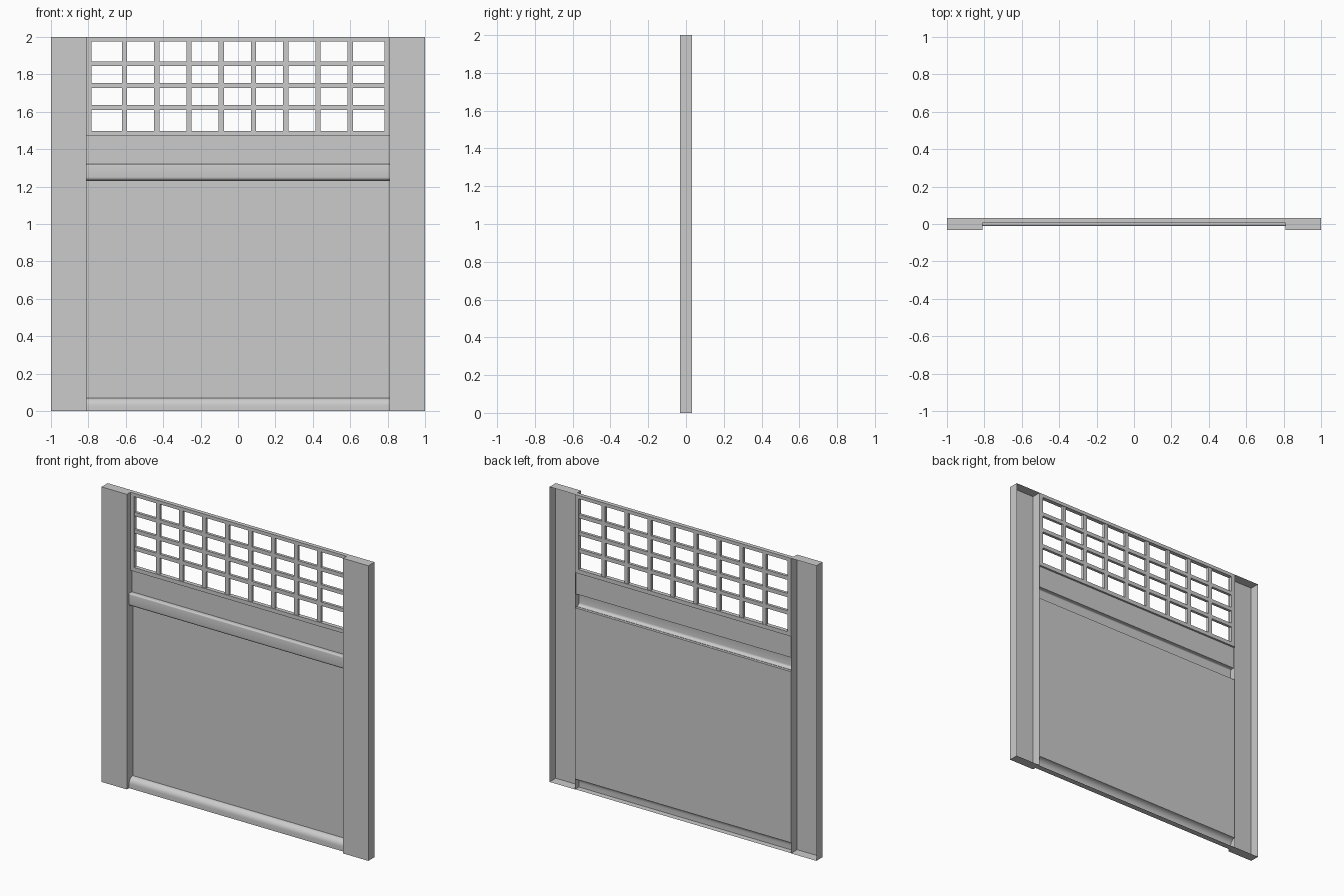
import bpy, bmesh, math

if "Cube" in bpy.data.objects:
    bpy.data.objects.remove(bpy.data.objects["Cube"])

IN, D = 0.81, 0.033   # half width of the infill, half depth of the posts


def make(name, bm):
    bm.normal_update()
    me = bpy.data.meshes.new(name)
    bm.to_mesh(me)
    bm.free()
    ob = bpy.data.objects.new(name, me)
    bpy.context.scene.collection.objects.link(ob)
    return ob


def plate(name, xs, zs, solid, y0, y1):
    """Flat pierced plate: grid cells kept where solid(i, j), then given depth."""
    bm = bmesh.new()
    v = [[bm.verts.new((x, y0, z)) for z in zs] for x in xs]
    for i in range(len(xs) - 1):
        for j in range(len(zs) - 1):
            if solid(i, j):
                bm.faces.new((v[i][j], v[i + 1][j], v[i + 1][j + 1], v[i][j + 1]))
    bmesh.ops.delete(bm, geom=[p for p in bm.verts if not p.link_faces], context='VERTS')
    ob = make(name, bm)
    m = ob.modifiers.new("depth", 'SOLIDIFY')
    m.thickness = y1 - y0
    m.offset = -1
    return ob


def sheet(name, profile):
    """Thin sheet: (y, z) profile swept across the infill width, bottom to top."""
    bm = bmesh.new()
    rows = [[bm.verts.new((x, y, z)) for x in (-IN, IN)] for y, z in profile]
    for a, b in zip(rows, rows[1:]):
        bm.faces.new((a[0], a[1], b[1], b[0])).smooth = True
    ob = make(name, bm)
    bpy.context.view_layer.objects.active = ob
    ob.select_set(True)
    bpy.ops.object.shade_smooth_by_angle(angle=math.radians(35))
    ob.select_set(False)
    return ob


def arc(cy, cz, ry, rz, a0, a1, n=6):
    return [(cy + ry * math.cos(math.radians(a0 + (a1 - a0) * k / n)),
             cz + rz * math.sin(math.radians(a0 + (a1 - a0) * k / n))) for k in range(n + 1)]


# side posts: hollow boxes open at the back
bm = bmesh.new()
bmesh.ops.create_cube(bm, size=1)
for p in bm.verts:
    p.co = (0.905 + p.co.x * 0.19, p.co.y * 2 * D, 1 + p.co.z * 2)
bm.normal_update()
bmesh.ops.delete(bm, geom=[f for f in bm.faces if f.normal.y > 0.5], context='FACES')
posts = make("side_posts", bm)
posts.modifiers.new("mirror", 'MIRROR')

# lower panel with rounded base moulding
sheet("base_moulding", [(0.03, 0), (-0.01, 0)] + arc(0.03, 0.03, 0.04, 0.04, 180, 90))
sheet("lower_panel", [(0.03, 0.07), (0.03, 1.23)])

# ledge moulding between panel and upper rail
sheet("ledge_moulding", [(0.03, 1.23), (0.012, 1.23)]
      + arc(0.012, 1.25, 0.022, 0.018, 270, 180)
      + arc(-0.002, 1.312, 0.008, 0.008, 180, 90, 4) + [(0.02, 1.32)])
sheet("upper_rail", [(0.02, 1.32), (0.02, 1.475)])

# lattice frame
plate("lattice_frame", [-IN, -0.783, 0.783, IN], [1.47, 1.497, 1.977, 2.0],
      lambda i, j: (i, j) != (1, 1), 0.005, D)

# lattice bars: 8 uprights and 3 crossbars
xs, zs = [-0.783], [1.497]
for k in range(8):
    c = (k - 3.5) * 0.1725 - 0.003
    xs += [c - 0.014, c + 0.014]
for c in (1.623, 1.740, 1.857):
    zs += [c - 0.013, c + 0.013]
plate("lattice_bars", xs + [0.783], zs + [1.977],
      lambda i, j: i % 2 == 1 or j % 2 == 1, 0.01, 0.029)
